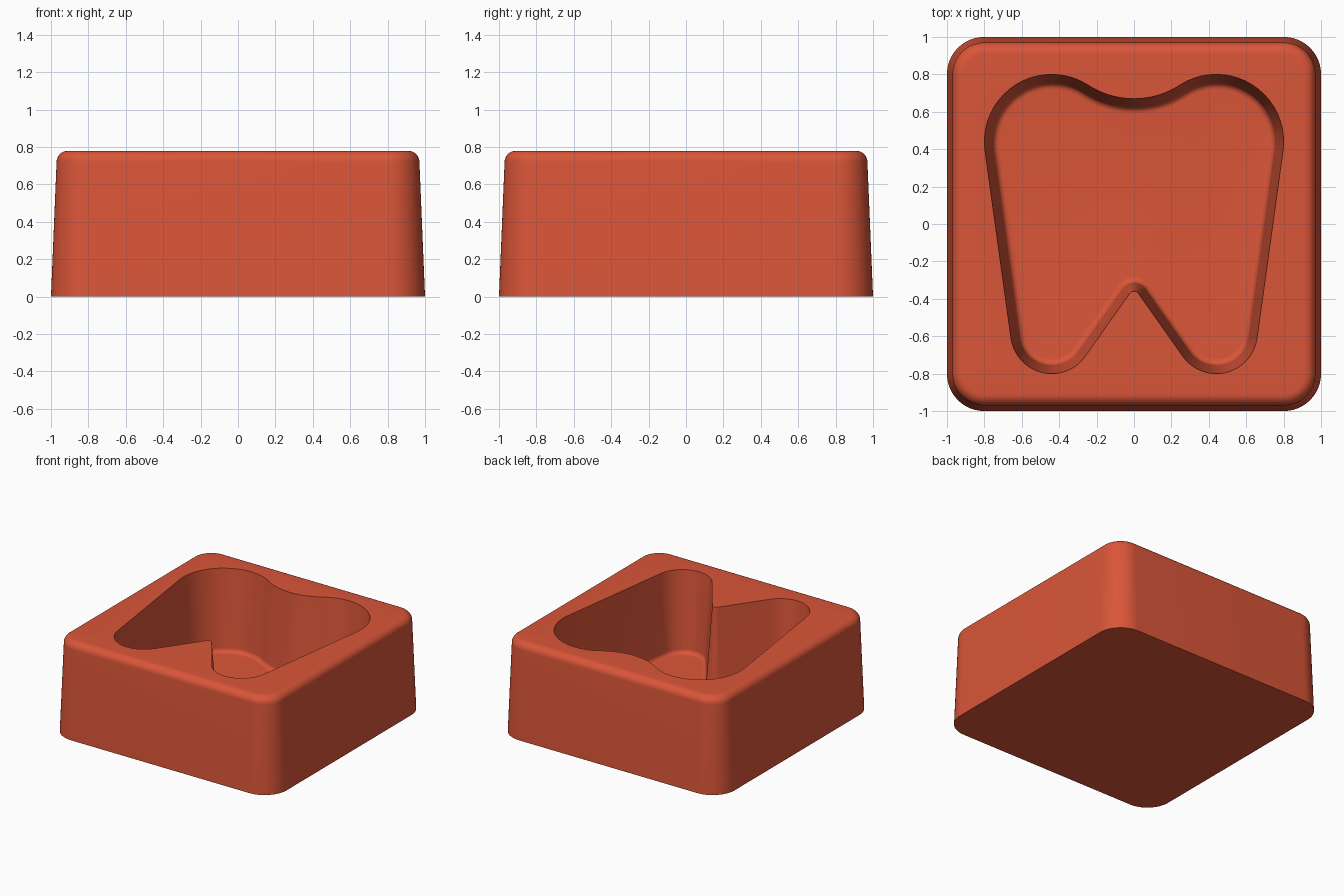
import bpy, bmesh
from math import sin, cos, pi, radians

cube = bpy.data.objects.get("Cube")
if cube:
    bpy.data.objects.remove(cube, do_unlink=True)

HEIGHT, FLOOR = 0.78, 0.12
STEPS = 20


def arc(cx, cy, r, a0, a1):
    """Points on an arc; a negative radius makes a concave arc."""
    angles = [radians(a0 + (a1 - a0) * i / STEPS) for i in range(STEPS + 1)]
    return [(cx + r * cos(a), cy + r * sin(a)) for a in angles]


def block_outline(inset):
    """Rounded square with the corner centres kept in place."""
    c, r = 0.8, 0.2 - inset
    return (arc(c, c, r, 0, 90) + arc(-c, c, r, 90, 180)
            + arc(-c, -c, r, 180, 270) + arc(c, -c, r, 270, 360))


def tooth_outline(inset):
    """Tooth made of tangent arcs, mirrored across x = 0."""
    half = arc(0, 1.12, -0.45 - inset, 90, 122.9)            # dip in the crown
    half += arc(0.44, 0.44, 0.36 - inset, 122.9, -7.9)[1:]   # crown lobe
    half += arc(0.44, -0.58, 0.22 - inset, -7.9, -144.8)     # root tip
    half += arc(0, -0.39, -0.03 - inset, -144.8, -90)        # notch between roots
    return half + [(-x, y) for x, y in half[-2:0:-1]]


def fillet(inset, z, r, flip):
    """Quarter-round (inset, height) steps from a wall to a flat face."""
    return [(inset + r * (1 - cos(t)), z + flip * r * sin(t))
            for t in (pi / 2 * i / 8 for i in range(9))]


def add_shell(bm, outline, profile):
    """Stack outlines along a profile and skin them; return first and last ring."""
    rings = [[bm.verts.new((x, y, z)) for x, y in outline(d)] for d, z in profile]
    n = len(rings[0])
    for a, b in zip(rings, rings[1:]):
        for i in range(n):
            j = (i + 1) % n
            bm.faces.new((a[i], a[j], b[j], b[i]))
    return rings[0], rings[-1]


bm = bmesh.new()

# Drafted outer walls with a rounded top edge
outer = [(0, 0)] + fillet(0.03, HEIGHT - 0.06, 0.06, 1)
base, rim = add_shell(bm, block_outline, outer)
bm.faces.new(base)

# Drafted pocket walls with a rounded floor edge
inner = [(0, HEIGHT)] + fillet(0.045, FLOOR + 0.035, 0.035, -1)
mouth, floor = add_shell(bm, tooth_outline, inner)
bm.faces.new(floor)

# Flat top between the rim and the pocket mouth
edges = [bm.edges.get((ring[i - 1], ring[i]))
         for ring in (rim, mouth) for i in range(len(ring))]
bmesh.ops.triangle_fill(bm, edges=edges, use_beauty=True, normal=(0, 0, 1))
bmesh.ops.remove_doubles(bm, verts=bm.verts, dist=0.0001)
bmesh.ops.recalc_face_normals(bm, faces=bm.faces)

mesh = bpy.data.meshes.new("tooth_mould")
bm.to_mesh(mesh)
bm.free()
mould = bpy.data.objects.new("tooth_mould", mesh)
bpy.context.collection.objects.link(mould)

# Single terracotta colour
colour = (0.70, 0.092, 0.04, 1)
mat = bpy.data.materials.new("terracotta_red")
mat.use_nodes = True
mat.diffuse_color = colour
mat.node_tree.nodes["Principled BSDF"].inputs["Base Color"].default_value = colour
mesh.materials.append(mat)

bpy.ops.object.select_all(action='DESELECT')
mould.select_set(True)
bpy.context.view_layer.objects.active = mould
bpy.ops.object.shade_smooth_by_angle(angle=radians(30))
